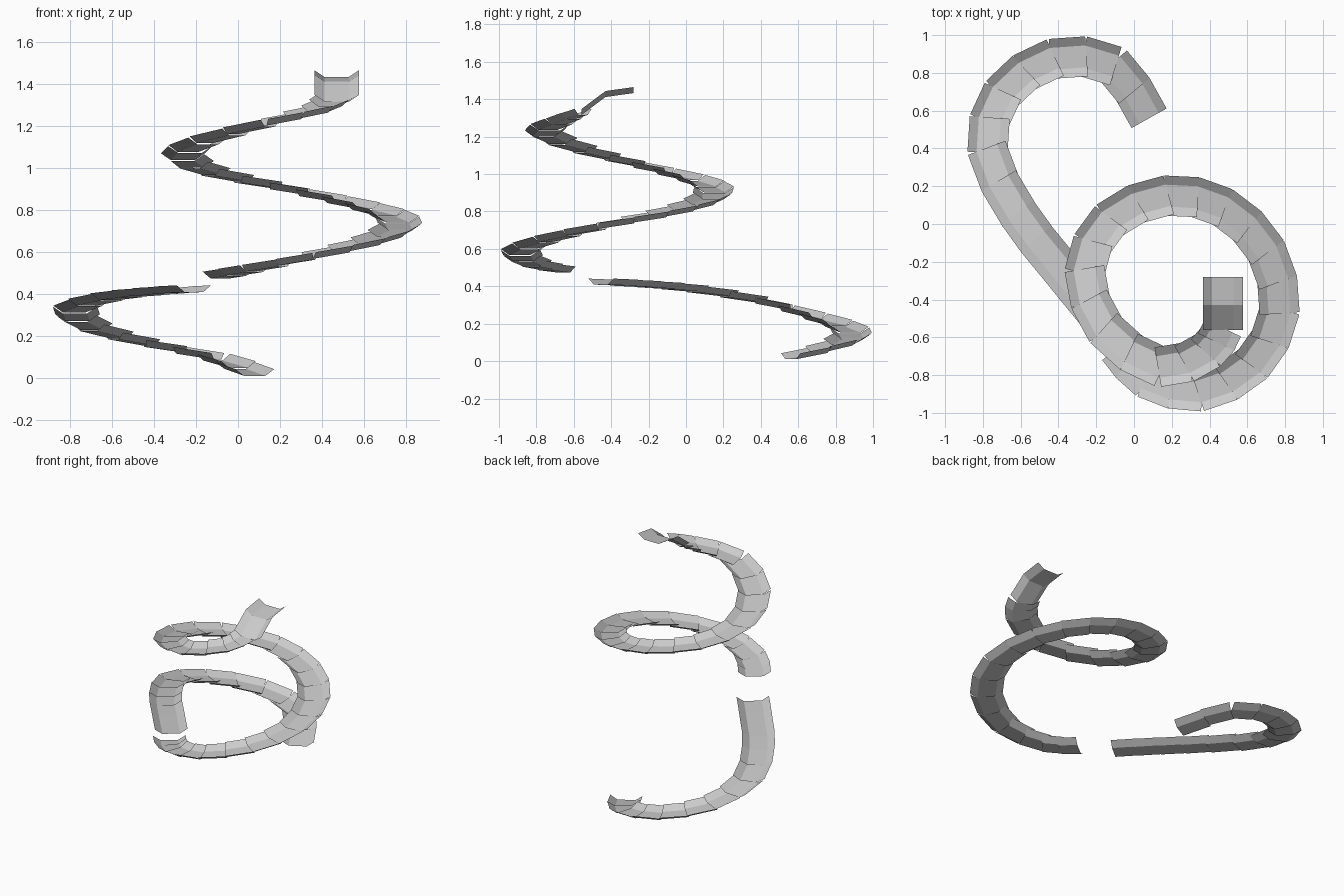
import bpy
from mathutils import Vector

if "Cube" in bpy.data.objects:
    bpy.data.objects.remove(bpy.data.objects["Cube"])

# Trough cross-section: (sideways, up)
PROFILE = [(-0.106, 0.032), (-0.058, 0.0), (0.058, 0.0), (0.106, 0.032)]


def smooth_path(points):
    """Insert one spline midpoint between each pair of control points."""
    p = [Vector(q) for q in points]
    p = [2 * p[0] - p[1]] + p + [2 * p[-1] - p[-2]]
    out = []
    for i in range(1, len(p) - 2):
        out += [p[i], (9 * (p[i] + p[i + 1]) - p[i - 1] - p[i + 2]) / 16]
    return out + [p[-2]]


def trough(name, path, overlap=0.014, tilt=0.75):
    """Straight trough pieces laid along the path like overlapping shingles."""
    verts, faces = [], []
    for i, (a, b) in enumerate(zip(path, path[1:])):
        mid, d = (a + b) / 2, b - a
        run = Vector((d.x, d.y, 0))
        along = run.normalized()
        side = Vector((along.y, -along.x, 0))
        for s in (-1, 1):
            at_end = (s < 0 and i == 0) or (s > 0 and i == len(path) - 2)
            half = run.length / 2 + (0 if at_end else overlap)
            centre = mid + along * s * half
            centre.z = mid.z + s * half * tilt * d.z / run.length
            verts += [centre + side * x + Vector((0, 0, z)) for x, z in PROFILE]
        k = i * 8
        faces += [(k + j, k + j + 1, k + j + 5, k + j + 4) for j in range(3)]
    mesh = bpy.data.meshes.new(name)
    mesh.from_pydata(verts, [], faces)
    obj = bpy.data.objects.new(name, mesh)
    bpy.context.collection.objects.link(obj)


# Lower run: hooked bend then straight
trough("lower_slide", smooth_path([
    (0.08, 0.56, 0.005), (-0.11, 0.84, 0.085), (-0.43, 0.875, 0.15),
    (-0.7, 0.69, 0.225), (-0.775, 0.39, 0.31), (-0.61, 0.05, 0.37),
    (-0.41, -0.21, 0.395), (-0.21, -0.455, 0.41)]))

# Upper run: spiral loop above the gap
trough("upper_slide", smooth_path([
    (-0.085, -0.655, 0.472), (0.07, -0.82, 0.505), (0.35, -0.885, 0.565),
    (0.63, -0.74, 0.635), (0.77, -0.46, 0.705), (0.7, -0.14, 0.77),
    (0.47, 0.09, 0.835), (0.17, 0.15, 0.9), (-0.13, 0.02, 0.965),
    (-0.26, -0.25, 1.035), (-0.15, -0.56, 1.115), (0.14, -0.755, 1.2),
    (0.39, -0.67, 1.265), (0.47, -0.55, 1.32)]))

# Steep entry lip at the top
trough("entry_lip", [Vector((0.47, -0.56, 1.315)), Vector((0.47, -0.43, 1.412)),
                     Vector((0.47, -0.28, 1.433))], overlap=0, tilt=1)
